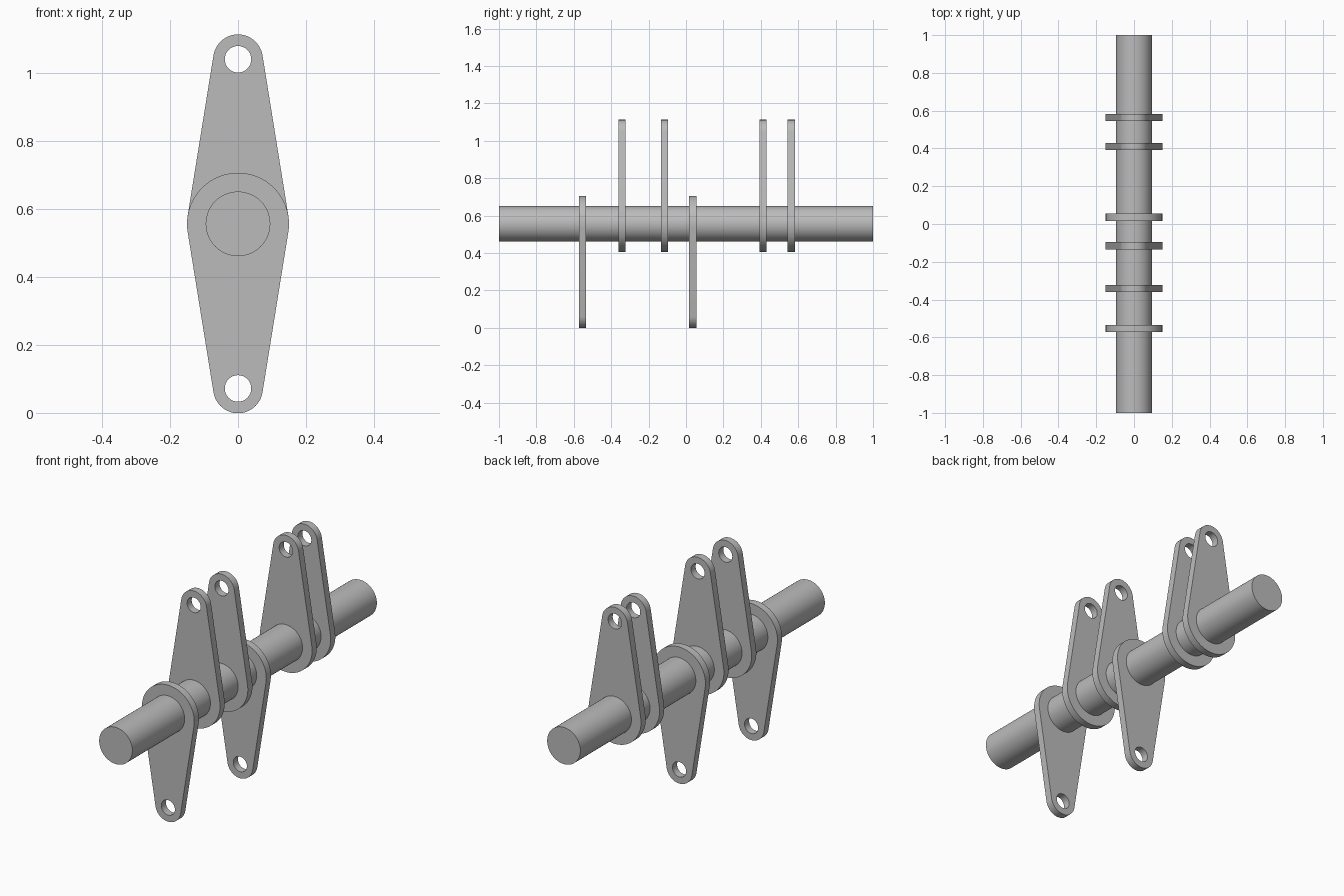
import bpy
import bmesh
from math import asin, cos, sin, pi, radians
from mathutils import Vector

if "Cube" in bpy.data.objects:
    bpy.data.objects.remove(bpy.data.objects["Cube"], do_unlink=True)

AXIS_Z = 0.556       # height of the shaft centre line
SHAFT_R = 0.095
HUB_R, TIP_R, HOLE_R = 0.15, 0.073, 0.039
REACH = 0.484        # shaft centre to pin hole centre
THICK = 0.038

grey = bpy.data.materials.new("steel grey")
grey.use_nodes = True
grey.diffuse_color = (0.5, 0.5, 0.5, 1)
grey.node_tree.nodes["Principled BSDF"].inputs["Base Color"].default_value = (0.5, 0.5, 0.5, 1)


def finish(obj):
    obj.data.materials.append(grey)
    bpy.ops.object.select_all(action='DESELECT')
    obj.select_set(True)
    bpy.context.view_layer.objects.active = obj
    bpy.ops.object.shade_smooth_by_angle(angle=radians(30))


def arc(centre_z, radius, start, end, steps):
    angles = [start + (end - start) * i / steps for i in range(steps + 1)]
    return [Vector((radius * cos(a), 0, centre_z + radius * sin(a))) for a in angles]


def add_loop(bm, points):
    verts = [bm.verts.new(p) for p in points]
    return [bm.edges.new((v, verts[i - 1])) for i, v in enumerate(verts)]


def lever_mesh():
    # Two tangent arcs form the outline, a circle forms the pin hole
    bm = bmesh.new()
    t = asin((HUB_R - TIP_R) / REACH)
    outline = arc(REACH, TIP_R, t, pi - t, 32) + arc(0, HUB_R, pi - t, 2 * pi + t, 48)
    edges = add_loop(bm, outline) + add_loop(bm, arc(REACH, HOLE_R, 0, 2 * pi, 32)[:-1])
    bmesh.ops.triangle_fill(bm, use_beauty=True, use_dissolve=False, edges=edges)
    bmesh.ops.translate(bm, verts=bm.verts, vec=(0, -THICK / 2, 0))
    grown = bmesh.ops.extrude_face_region(bm, geom=bm.faces[:], use_keep_orig=True)
    moved = [g for g in grown["geom"] if isinstance(g, bmesh.types.BMVert)]
    bmesh.ops.translate(bm, verts=moved, vec=(0, THICK, 0))
    bmesh.ops.recalc_face_normals(bm, faces=bm.faces)
    mesh = bpy.data.meshes.new("lever")
    bm.to_mesh(mesh)
    bm.free()
    return mesh


# Shaft
bpy.ops.mesh.primitive_cylinder_add(vertices=64, radius=SHAFT_R, depth=2,
                                    location=(0, 0, AXIS_Z), rotation=(pi / 2, 0, 0))
shaft = bpy.context.object
shaft.name = "shaft"
finish(shaft)

# Levers along the shaft, front to back, pointing up or down
levers = [("front_lower_lever", -0.553, False), ("front_upper_lever", -0.342, True),
          ("middle_upper_lever", -0.115, True), ("middle_lower_lever", 0.036, False),
          ("rear_upper_lever", 0.411, True), ("back_upper_lever", 0.563, True)]
for name, y, up in levers:
    lever = bpy.data.objects.new(name, lever_mesh())
    bpy.context.collection.objects.link(lever)
    lever.location = (0, y, AXIS_Z)
    lever.rotation_euler.y = 0 if up else pi
    finish(lever)
